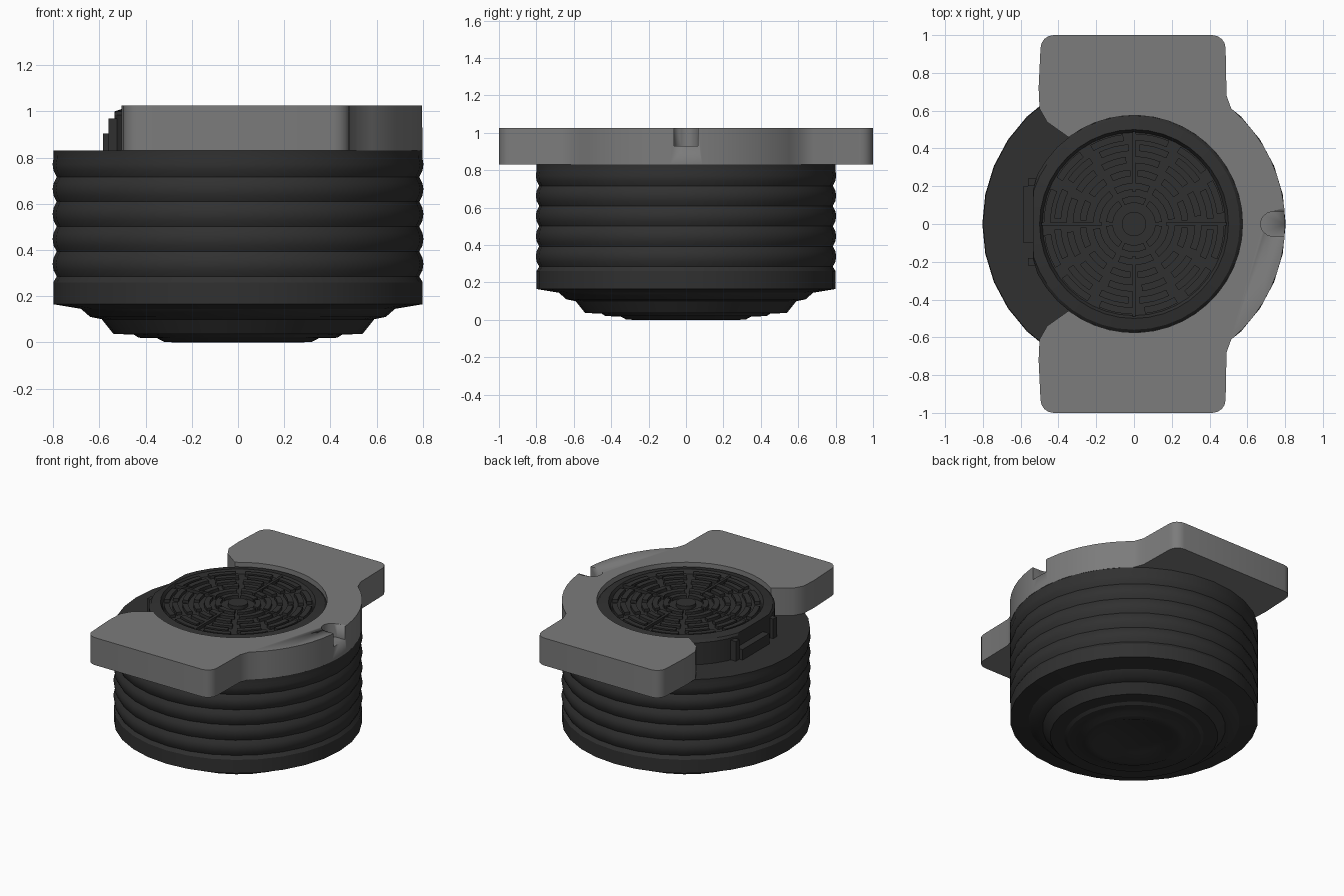
import bpy, bmesh
from math import sin, cos, radians, pi, atan2, degrees

if "Cube" in bpy.data.objects:
    bpy.data.objects.remove(bpy.data.objects["Cube"])


def material(name, value):
    m = bpy.data.materials.new(name)
    m.diffuse_color = (value, value, value, 1)
    m.use_nodes = True
    m.node_tree.nodes["Principled BSDF"].inputs["Base Color"].default_value = m.diffuse_color
    return m


DARK = material("dark_plastic", 0.03)
GREY = material("grey_plastic", 0.2)


def finish(bm, name, mat, angle=30):
    bmesh.ops.recalc_face_normals(bm, faces=bm.faces)
    me = bpy.data.meshes.new(name)
    bm.to_mesh(me)
    bm.free()
    me.materials.append(mat)
    ob = bpy.data.objects.new(name, me)
    bpy.context.collection.objects.link(ob)
    bpy.ops.object.select_all(action='DESELECT')
    bpy.context.view_layer.objects.active = ob
    ob.select_set(True)
    bpy.ops.object.shade_smooth_by_angle(angle=radians(angle))
    return ob


def lathe(name, profile, mat, steps=32, flat_x=None):
    """Spin an (r, z) profile about z; optionally cut flat at x = flat_x."""
    bm = bmesh.new()
    vs = [bm.verts.new((r, 0, z)) for r, z in profile]
    es = [bm.edges.new(p) for p in zip(vs, vs[1:])]
    bmesh.ops.spin(bm, geom=vs + es, cent=(0, 0, 0), axis=(0, 0, 1),
                   angle=2 * pi, steps=steps, use_duplicate=False)
    bmesh.ops.remove_doubles(bm, verts=bm.verts, dist=1e-4)
    if flat_x is not None:
        for v in bm.verts:
            v.co.x = max(v.co.x, flat_x)
    return finish(bm, name, mat)


def add_prism(bm, pts, z0, z1):
    f = bm.faces.new([bm.verts.new((x, y, z0)) for x, y in pts])
    ext = bmesh.ops.extrude_face_region(bm, geom=[f], use_keep_orig=True)
    for v in ext['geom']:
        if isinstance(v, bmesh.types.BMVert):
            v.co.z = z1


def arc(r, a0, a1, n, cx=0.0, cy=0.0):
    return [(cx + r * cos(radians(a0 + (a1 - a0) * i / n)),
             cy + r * sin(radians(a0 + (a1 - a0) * i / n))) for i in range(n + 1)]


def box(x0, x1, y0, y1):
    return [(x0, y0), (x1, y0), (x1, y1), (x0, y1)]


# Ribbed body with stepped underside
profile = [(0, 0.04), (0.2, 0.03), (0.28, 0.0), (0.32, 0.002), (0.35, 0.018),
           (0.43, 0.02), (0.45, 0.033), (0.54, 0.037), (0.59, 0.1),
           (0.64, 0.11), (0.68, 0.145), (0.8, 0.165), (0.8, 0.26)]
for i in range(5):
    z = 0.285 + i * 0.108
    profile += [(0.785, z), (0.799, z + 0.027), (0.803, z + 0.055), (0.799, z + 0.08)]
profile += [(0.8, 0.83), (0, 0.83)]
lathe("ribbed_body", profile, DARK)

# C-shaped collar: upper half outline, mirrored to the lower half
upper = (arc(0.8, 0, 50, 8) + [(0.49, 0.68)] + arc(0.07, 0, 90, 4, 0.415, 0.93)
         + arc(0.07, 90, 180, 4, -0.425, 0.93)
         + [(-0.505, 0.72), (-0.5, 0.61), (-0.46, 0.54)] + arc(0.575, 127, 0, 16))
lower = [(x, -y) for x, y in upper[1:-1]][::-1]
bm = bmesh.new()
add_prism(bm, upper + lower, 0.83, 1.025)
collar = finish(bm, "collar_with_tabs", GREY)

# Rounded pointer notch on the collar's right side
bm = bmesh.new()
add_prism(bm, arc(0.065, 90, 270, 8, 0.735, 0) + [(0.9, -0.065), (0.9, 0.065)], 0.93, 1.1)
cutter = finish(bm, "notch_cutter", GREY)
cutter.hide_render = True
mod = collar.modifiers.new("notch", 'BOOLEAN')
mod.operation, mod.solver, mod.object = 'DIFFERENCE', 'EXACT', cutter
bpy.context.view_layer.objects.active = collar
bpy.ops.object.modifier_apply(modifier=mod.name)
bpy.data.objects.remove(cutter)

# Central hub with shallow dished top and a flat on the left
lathe("speaker_hub", [(0.575, 0.82), (0.575, 0.985), (0.56, 1.0), (0.5, 1.012),
                      (0.485, 0.985), (0, 0.985)], DARK, 40, flat_x=-0.535)

# Grille: broken concentric bars, spokes and centre button
bm = bmesh.new()
for ring, r in enumerate((0.13, 0.2, 0.27, 0.34, 0.405, 0.46)):
    sectors = 6 if ring < 2 else 12
    for s in range(sectors):
        step = 360 / sectors
        a0 = s * step + 4 + (ring % 2) * 3
        a1 = a0 + step - 8
        add_prism(bm, arc(r + 0.018, a0, a1, 4) + arc(r - 0.018, a1, a0, 4), 0.98, 1.006)
for s in range(4):
    a = radians(s * 90)
    pts = [(x * cos(a) - y * sin(a), x * sin(a) + y * cos(a))
           for x, y in box(0.17, 0.49, -0.009, 0.009)]
    add_prism(bm, pts, 0.98, 1.008)
add_prism(bm, arc(0.065, 0, 345, 23), 0.98, 1.01)
finish(bm, "grille", DARK)

# Latch and side frame on the exposed left wall
bm = bmesh.new()
add_prism(bm, box(-0.585, -0.5, -0.1, 0.2), 0.825, 0.905)
for y in (-0.22, 0.2):
    add_prism(bm, box(-0.56, -0.48, y, y + 0.04), 0.825, 0.97)
finish(bm, "side_latch", DARK)
